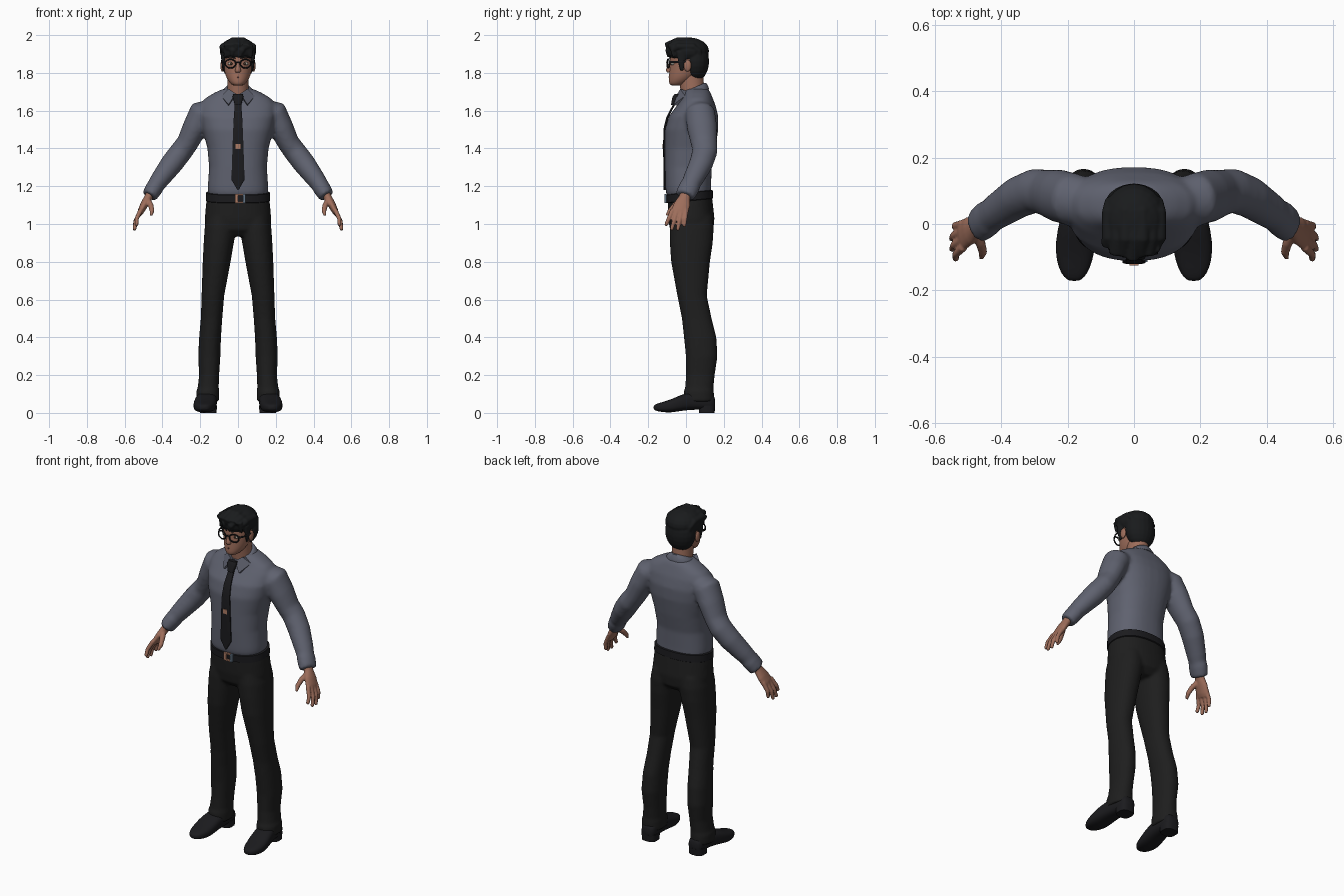
import bpy, bmesh, math
from mathutils import Vector, Matrix

def material(name, *rgb):
    m = bpy.data.materials.new(name)
    m.diffuse_color = (*rgb, 1)
    return m

SKIN = material("skin", .34, .155, .105)
LIPS = material("lips", .24, .09, .07)
SHIRT = material("shirt grey blue", .115, .122, .16)
CLOTH = material("trouser black", .013, .013, .013)
HAIR = material("hair black", .010, .011, .012)
LEATHER = material("tie and leather black", .011, .011, .013)
WHITE = material("eye white", .45, .42, .36)
IRIS = material("iris brown", .05, .03, .02)
COPPER = material("copper", .42, .2, .13)
STEEL = material("steel", .13, .18, .24)

def loft(bm, rings, n=20, p=2):
    """Skin closed superellipse rings given as (centre, half axis U, half axis V)."""
    rows = []
    for c, u, v in rings:
        row = []
        for i in range(n):
            a = 2 * math.pi * (i + .5) / n
            k = [math.copysign(abs(t) ** (2 / p), t) for t in (math.cos(a), math.sin(a))]
            row.append(bm.verts.new(Vector(c) + Vector(u) * k[0] + Vector(v) * k[1]))
        rows.append(row)
    for a, b in zip(rows, rows[1:]):
        for i in range(n):
            j = (i + 1) % n
            bm.faces.new((a[i], a[j], b[j], b[i]))
    bm.faces.new(rows[0])
    bm.faces.new(rows[-1])

def stack(bm, rows, tilt=0, n=20, p=2):
    """Horizontal rings (z, cx, cy, rx, ry), tilted along y if asked."""
    loft(bm, [((x, y, z), (rx, 0, 0), (0, ry, tilt * ry)) for z, x, y, rx, ry in rows], n, p)

def tube(bm, pts, ref=(0, 1, 0), n=12):
    """Tube through (x, y, z, radius along ref, other radius)."""
    rings = []
    for i, q in enumerate(pts):
        t = (Vector(pts[min(i + 1, len(pts) - 1)][:3]) - Vector(pts[max(i - 1, 0)][:3])).normalized()
        u = Vector(ref)
        u = (u - t * u.dot(t)).normalized()
        rings.append((q[:3], u * q[3], t.cross(u) * q[4]))
    loft(bm, rings, n)

def ball(bm, c, r):
    bmesh.ops.create_uvsphere(bm, u_segments=20, v_segments=12, radius=1,
                              matrix=Matrix.Translation(c) @ Matrix.Diagonal((*r, 1)))

def box(bm, c, s):
    bmesh.ops.create_cube(bm, size=1, matrix=Matrix.Translation(c) @ Matrix.Diagonal((*s, 1)))

def mirror(bm):
    d = bmesh.ops.duplicate(bm, geom=bm.verts[:] + bm.edges[:] + bm.faces[:])["geom"]
    for v in d:
        if isinstance(v, bmesh.types.BMVert):
            v.co.x *= -1

def finish(name, bm, mat, subsurf=0, voxel=0, smooth=4):
    bmesh.ops.recalc_face_normals(bm, faces=bm.faces[:])
    me = bpy.data.meshes.new(name)
    bm.to_mesh(me)
    bm.free()
    ob = bpy.data.objects.new(name, me)
    bpy.context.collection.objects.link(ob)
    me.materials.append(mat)
    bpy.ops.object.select_all(action='DESELECT')
    ob.select_set(True)
    bpy.context.view_layer.objects.active = ob
    if subsurf or voxel:
        me.shade_smooth()
    else:
        bpy.ops.object.shade_smooth_by_angle(angle=math.radians(45))
    if subsurf:
        ob.modifiers.new("round", 'SUBSURF').levels = subsurf
        ob.modifiers["round"].render_levels = subsurf
    if voxel:  # fuse the overlapping volumes into one skin
        r = ob.modifiers.new("fuse", 'REMESH')
        r.mode, r.voxel_size, r.use_smooth_shade = 'VOXEL', voxel, True
        s = ob.modifiers.new("soften", 'SMOOTH')
        s.factor, s.iterations = .5, smooth
    return ob

# shirt: sleeves with cuffs, then torso
bm = bmesh.new()
tube(bm, [(.14, .068, 1.60, .07, .06), (.19, .075, 1.585, .08, .075), (.228, .085, 1.51, .08, .066),
          (.267, .095, 1.43, .07, .058), (.30, .10, 1.385, .067, .06), (.35, .08, 1.32, .063, .06),
          (.41, .04, 1.24, .055, .051), (.45, .01, 1.185, .045, .042)], n=20)
tube(bm, [(.43, .025, 1.21, .052, .044), (.44, .018, 1.195, .056, .047),
          (.465, -.003, 1.155, .054, .043), (.47, -.006, 1.148, .05, .038)], n=20)
mirror(bm)
stack(bm, [(1.14, 0, .015, .148, .108), (1.165, 0, .013, .16, .12), (1.2, 0, .012, .16, .121), (1.3, 0, .012, .153, .124),
           (1.4, 0, .022, .162, .134), (1.5, 0, .03, .187, .141), (1.57, 0, .04, .2, .131), (1.63, 0, .055, .198, .101),
           (1.665, 0, .06, .175, .082), (1.695, 0, .06, .125, .07), (1.715, 0, .058, .08, .06)], n=32, p=2.4)
finish("shirt", bm, SHIRT, voxel=.01, smooth=6)

# collar: tilted band plus two pointed flaps
bm = bmesh.new()
stack(bm, [(1.675, 0, .04, .09, .082), (1.69, 0, .04, .088, .08), (1.715, 0, .038, .07, .07), (1.72, 0, .038, .062, .062)],
      tilt=.45, n=28)
flap = [(.012, -.045, 1.69), (.05, -.03, 1.715), (.09, -.005, 1.678), (.05, -.066, 1.632)]
front = [bm.verts.new(q) for q in flap]
back = [bm.verts.new((x, y + .03, z - .01)) for x, y, z in flap]
bm.faces.new(front)
bm.faces.new(back)
for i in range(4):
    j = (i + 1) % 4
    bm.faces.new((front[i], front[j], back[j], back[i]))
mirror(bm)
finish("collar", bm, SHIRT)

# trousers: legs, then hips
bm = bmesh.new()
stack(bm, [(1.04, .085, .03, .08, .11), (.98, .092, .03, .085, .117), (.9, .102, .028, .08, .114), (.8, .113, .024, .074, .103),
           (.62, .133, .032, .06, .078), (.5, .14, .057, .057, .079), (.4, .148, .075, .058, .086),
           (.3, .152, .083, .059, .084), (.2, .153, .076, .053, .076), (.13, .158, .07, .056, .075),
           (.115, .16, .068, .061, .08), (.06, .161, .068, .061, .08)], n=24, p=2.2)
mirror(bm)
stack(bm, [(1.15, 0, .02, .164, .117), (1.1, 0, .023, .17, .12), (1.03, 0, .028, .176, .123),
           (.97, 0, .03, .172, .115), (.935, 0, .03, .13, .08)], n=32, p=2.3)
finish("trousers", bm, CLOTH, voxel=.009, smooth=4)

# belt and buckle
bm = bmesh.new()
stack(bm, [(1.122, 0, .02, .166, .119), (1.125, 0, .02, .171, .124),
           (1.165, 0, .018, .169, .124), (1.168, 0, .018, .163, .118)], tilt=.1, n=40, p=2.3)
finish("belt", bm, LEATHER)
bm = bmesh.new()
box(bm, (-.008, -.109, 1.135), (.018, .012, .045))
box(bm, (.012, -.109, 1.154), (.03, .012, .008))
box(bm, (.012, -.109, 1.116), (.03, .012, .008))
finish("buckle", bm, COPPER)
bm = bmesh.new()
box(bm, (.034, -.109, 1.135), (.014, .012, .045))
finish("buckle_end", bm, STEEL)

# tie, knot and clip
bm = bmesh.new()
loft(bm, [((0, y, z), (w, 0, 0), (0, .006, 0)) for z, w, y in
          [(1.645, .017, -.055), (1.6, .02, -.081), (1.56, .023, -.1), (1.5, .026, -.114), (1.4, .03, -.115),
           (1.3, .033, -.114), (1.235, .036, -.114), (1.18, .003, -.114)]], n=12, p=4)
loft(bm, [((0, -.047, 1.688), (.026, 0, 0), (0, .014, 0)), ((0, -.056, 1.672), (.029, 0, 0), (0, .016, 0)),
          ((0, -.066, 1.63), (.017, 0, 0), (0, .014, 0))], n=16, p=3)
finish("tie", bm, LEATHER)
bm = bmesh.new()
box(bm, (0, -.121, 1.41), (.026, .008, .026))
finish("tie_clip", bm, COPPER)

# shoes with heels
bm = bmesh.new()
loft(bm, [((x, y, b + h / 2), (w, 0, 0), (0, 0, h / 2)) for y, x, w, b, h in
          [(.155, .156, .03, .02, .06), (.14, .156, .045, .015, .09), (.05, .162, .052, .018, .1), (-.02, .172, .06, .012, .088),
           (-.08, .178, .061, 0, .07), (-.135, .18, .048, .005, .05), (-.162, .18, .03, .012, .034), (-.172, .18, .014, .018, .02)]],
     n=20, p=2.8)
mirror(bm)
finish("shoes", bm, LEATHER, subsurf=1)
bm = bmesh.new()
stack(bm, [(0, .157, .11, .044, .042), (.04, .157, .11, .046, .044)], p=3)
mirror(bm)
finish("shoe_heels", bm, LEATHER)

# hands: palm, four fingers, thumb
bm = bmesh.new()
tube(bm, [(.455, .005, 1.18, .03, .024), (.475, -.008, 1.14, .03, .022), (.495, -.02, 1.105, .043, .021),
          (.513, -.032, 1.07, .046, .018), (.522, -.038, 1.05, .04, .012)], n=16)
for y, tip in [(-.07, (.537, -.108, .99)), (-.046, (.548, -.078, .966)),
               (-.022, (.549, -.045, .965)), (.001, (.54, -.01, .985))]:
    b = Vector((.514, y, 1.075))
    m = b.lerp(Vector(tip), .55) + Vector((.01, 0, 0))
    e = Vector(tip)
    tube(bm, [(*b, .013, .013), (*m, .0115, .0115), (*e.lerp(m, .15), .010, .010), (*e, .005, .005)])
tube(bm, [(.482, -.02, 1.13, .018, .018), (.462, -.058, 1.10, .015, .015),
          (.455, -.085, 1.07, .013, .013), (.46, -.103, 1.045, .007, .007)], ref=(1, 0, 0))
mirror(bm)
finish("hands", bm, SKIN, voxel=.005, smooth=2)

# head, neck, nose and ears
bm = bmesh.new()
stack(bm, [(1.732, 0, -.05, .022, .028), (1.742, 0, -.043, .04, .048), (1.775, 0, -.017, .064, .074),
           (1.82, 0, 0, .075, .088), (1.86, 0, .007, .079, .094), (1.9, 0, .01, .08, .096),
           (1.94, 0, .012, .07, .085), (1.965, 0, .012, .045, .05)], n=24)
finish("head", bm, SKIN, subsurf=2)
bm = bmesh.new()
stack(bm, [(1.64, 0, .04, .062, .06), (1.7, 0, .035, .056, .062), (1.8, 0, .025, .056, .066)], tilt=.2)
finish("neck", bm, SKIN)
bm = bmesh.new()
stack(bm, [(1.862, 0, -.08, .008, .01), (1.83, 0, -.088, .011, .014), (1.812, 0, -.091, .018, .018),
           (1.8, 0, -.086, .014, .014)], n=12)
finish("nose", bm, SKIN, subsurf=1)
bm = bmesh.new()
ball(bm, (.083, .008, 1.838), (.01, .02, .031))
mirror(bm)
finish("ears", bm, SKIN)

# eyes, mouth and brows
bm = bmesh.new()
ball(bm, (.036, -.069, 1.849), (.018, .012, .009))
mirror(bm)
finish("eyes", bm, WHITE)
bm = bmesh.new()
ball(bm, (.036, -.079, 1.849), (.0065, .004, .0075))
mirror(bm)
finish("irises", bm, IRIS)
bm = bmesh.new()
tube(bm, [(-.024, -.077, 1.776, .003, .002), (0, -.088, 1.778, .005, .005), (.024, -.077, 1.776, .003, .002)])
finish("mouth", bm, LIPS)
bm = bmesh.new()
tube(bm, [(.014, -.086, 1.878, .004, .004), (.04, -.078, 1.887, .005, .005), (.062, -.058, 1.88, .003, .003)])
mirror(bm)
finish("eyebrows", bm, HAIR)

# glasses: rims, half bridge, temples
bm = bmesh.new()
tube(bm, [(.04 + .028 * math.cos(a), -.094 + .006 * math.cos(a), 1.849 + .023 * math.sin(a), .004, .004)
          for a in [i * math.pi / 12 for i in range(25)]], n=8)
tube(bm, [(0, -.101, 1.857, .004, .004), (.014, -.1, 1.854, .004, .004)], n=8)
tube(bm, [(.066, -.088, 1.857, .004, .006), (.083, -.06, 1.858, .003, .005), (.087, .012, 1.858, .003, .005)],
     ref=(1, 0, 0), n=8)
mirror(bm)
finish("glasses", bm, LEATHER)

# hair: sideburns, cap, nape and swept locks
bm = bmesh.new()
tube(bm, [(.08, -.02, 1.91, .012, .03), (.079, -.024, 1.86, .009, .02), (.077, -.022, 1.812, .005, .01)], ref=(1, 0, 0))
mirror(bm)
ball(bm, (0, .012, 1.916), (.097, .11, .072))
ball(bm, (0, .052, 1.862), (.09, .07, .107))
for i in range(7):
    x = -.075 + .025 * i
    d = 6 * x * x
    f = .012 * (i % 2)
    tube(bm, [(x * .9 - .01, -.082 + d - f, 1.915 + f, .012, .01), (x - .006, -.09 + d - f, 1.945 - d * .4, .02, .018),
              (x, -.045, 1.973 - d - f * .4, .022, .02), (x * 1.02, .04, 1.972 - d - f * .4, .02, .018),
              (x * .95, .1 - d, 1.93 - d * .4, .018, .017), (x * .8, .115 - d, 1.85, .01, .008)], ref=(1, 0, 0))
for x0, x1, z1 in [(-.05, -.072, 1.878), (-.02, -.035, 1.888), (.03, .008, 1.882), (.06, .07, 1.878)]:
    y1 = -.1 + 6 * x1 * x1
    tube(bm, [(x0, -.075, 1.945, .02, .015), ((x0 + x1) / 2, y1, 1.918, .016, .011), (x1, y1 + .005, z1, .005, .004)],
         ref=(1, 0, 0))
finish("hair", bm, HAIR, voxel=.005, smooth=2)
